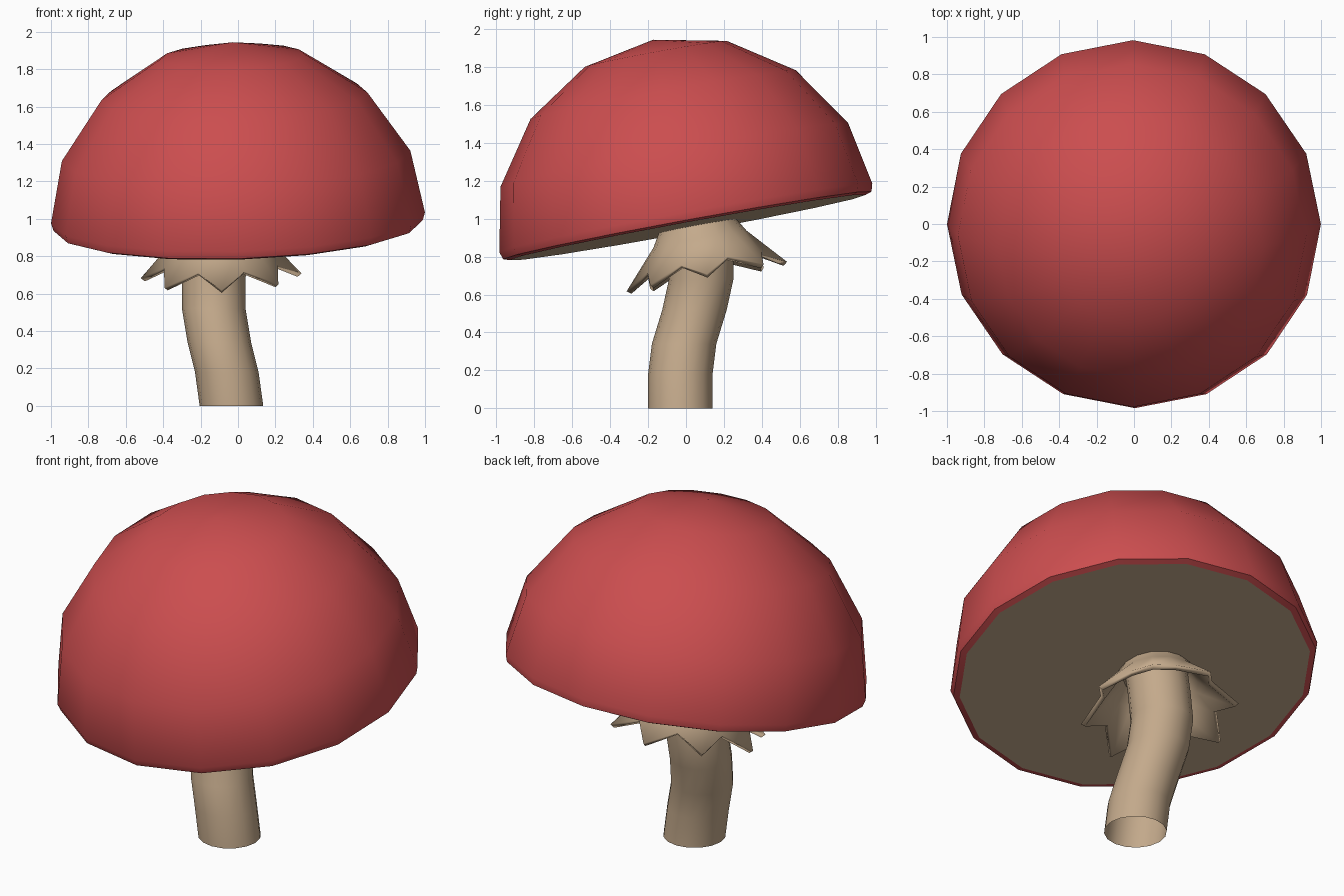
import bpy
import bmesh
from math import cos, sin, pi, radians

if "Cube" in bpy.data.objects:
    bpy.data.objects.remove(bpy.data.objects["Cube"], do_unlink=True)

SIDES = 16
TILT = (radians(10.4), radians(-1.7), 0)


def material(name, colour):
    mat = bpy.data.materials.new(name)
    mat.use_nodes = True
    mat.diffuse_color = colour
    mat.node_tree.nodes["Principled BSDF"].inputs["Base Color"].default_value = colour
    return mat


red = material("cap red", (0.60, 0.075, 0.078, 1))
beige = material("stem beige", (0.55, 0.40, 0.26, 1))


def ring(radius, z, x=0, y=0):
    """Points of one horizontal ring, with x and y offsets."""
    return [(x + radius * cos(2 * pi * i / SIDES),
             y + radius * sin(2 * pi * i / SIDES), z) for i in range(SIDES)]


def skin(name, rings, mat, location=(0, 0, 0), rotation=(0, 0, 0), tip=None):
    """Join rings, listed from the bottom up, optionally closing at a tip."""
    bm = bmesh.new()
    loops = [[bm.verts.new(p) for p in points] for points in rings]
    for low, high in zip(loops, loops[1:]):
        for i in range(SIDES):
            j = (i + 1) % SIDES
            bm.faces.new((low[i], low[j], high[j], high[i]))
    if tip is not None:
        top = bm.verts.new((0, 0, tip))
        for i in range(SIDES):
            bm.faces.new((loops[-1][i], loops[-1][(i + 1) % SIDES], top))
    mesh = bpy.data.meshes.new(name)
    bm.to_mesh(mesh)
    bm.free()
    mesh.materials.append(mat)
    obj = bpy.data.objects.new(name, mesh)
    bpy.context.collection.objects.link(obj)
    obj.location = location
    obj.rotation_euler = rotation
    bpy.ops.object.select_all(action="DESELECT")
    obj.select_set(True)
    bpy.context.view_layer.objects.active = obj
    bpy.ops.object.shade_smooth_by_angle(angle=radians(35))
    return obj


# Tilted dome with a rounded rim
cap_profile = [(0.955, -0.047), (0.988, -0.036), (1.0, 0.005),
               (0.932, 0.342), (0.711, 0.666), (0.381, 0.884)]
skin("cap", [ring(r, z) for r, z in cap_profile], red, (0, 0, 1), TILT, tip=0.96)

# Flat underside of the cap
bm = bmesh.new()
bm.faces.new([bm.verts.new(p) for p in reversed(ring(0.955, -0.047))])
mesh = bpy.data.meshes.new("cap_underside")
bm.to_mesh(mesh)
bm.free()
mesh.materials.append(beige)
underside = bpy.data.objects.new("cap_underside", mesh)
bpy.context.collection.objects.link(underside)
underside.location = (0, 0, 1)
underside.rotation_euler = TILT

# Bent stem, open at the foot
stem_path = [(-0.035, -0.03, 0), (-0.06, -0.03, 0.18), (-0.1, -0.01, 0.34),
             (-0.13, 0.045, 0.52), (-0.13, 0.08, 0.68), (-0.11, 0.08, 0.85),
             (-0.1, 0.06, 1.02)]
skin("stem", [ring(0.17, z, x, y) for x, y, z in stem_path], beige)

# Flared collar with eight pointed tips
hem = [ring(0.43, 0), ring(0.33, 0.075)]
zigzag = [hem[i % 2][i] for i in range(SIDES)]
collar = skin("collar", [zigzag, ring(0.25, 0.2), ring(0.19, 0.3), ring(0.175, 0.36)],
              beige, (-0.09, 0.11, 0.695), TILT)
thick = collar.modifiers.new("thickness", "SOLIDIFY")
thick.thickness = 0.028
thick.offset = -1
bpy.context.view_layer.objects.active = collar
bpy.ops.object.modifier_move_to_index(modifier="thickness", index=0)
